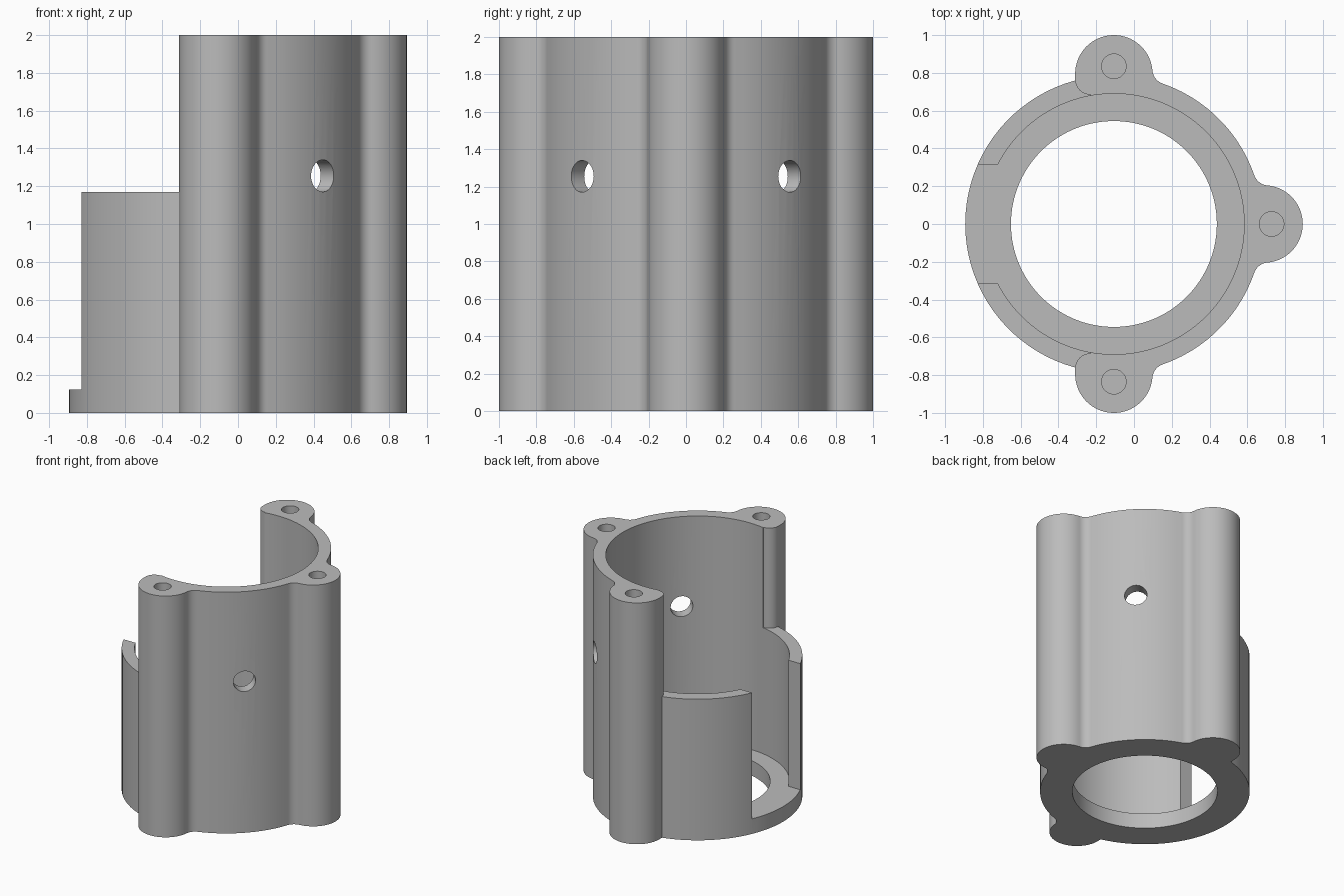
import bpy, bmesh, math
from math import cos, sin, radians, degrees, atan2, sqrt
from mathutils import Matrix, Vector

cube = bpy.data.objects.get("Cube")
if cube:
    bpy.data.objects.remove(cube, do_unlink=True)

CX = -0.1065                      # axis of the tube
R_OUT, R_IN, R_HOLE = 0.787, 0.69, 0.545
HEIGHT, FLOOR, LOW_WALL = 2.0, 0.125, 1.17
BOSS_D, BOSS_R, FILLET = 0.795, 0.205, 0.08
SLOT = 0.315                      # half width of the side opening
OVER = 0.2                        # cutter overshoot


def arc(center, r, a0, a1, step=4):
    n = max(2, math.ceil(abs(a1 - a0) / step))
    angles = [radians(a0 + (a1 - a0) * i / n) for i in range(n + 1)]
    return [(center[0] + r * cos(a), center[1] + r * sin(a)) for a in angles]


def mirrored(points):
    """Close a lower half outline with its copy across the x axis."""
    return points + [(x, -y) for x, y in reversed(points) if abs(y) > 1e-5]


def prism(name, outline, z0, z1):
    bm = bmesh.new()
    clean = []
    for p in outline:
        if not clean or (Vector(p) - Vector(clean[-1])).length > 1e-5:
            clean.append(p)
    face = bm.faces.new([bm.verts.new((x + CX, y, z0)) for x, y in clean])
    top = bmesh.ops.extrude_face_region(bm, geom=[face])["geom"]
    bmesh.ops.translate(bm, vec=(0, 0, z1 - z0),
                        verts=[v for v in top if isinstance(v, bmesh.types.BMVert)])
    bmesh.ops.recalc_face_normals(bm, faces=bm.faces)
    mesh = bpy.data.meshes.new(name)
    bm.to_mesh(mesh)
    bm.free()
    obj = bpy.data.objects.new(name, mesh)
    bpy.context.scene.collection.objects.link(obj)
    return obj


def round_cutter(name, x, y, r, z0, z1, step=4):
    return prism(name, arc((x, y), r, 0, 360, step)[:-1], z0, z1)


# Fillet centre beside a boss, found from its tangency to tube and boss
reach = R_OUT + FILLET
along = (reach**2 + BOSS_D**2 - (BOSS_R + FILLET)**2) / (2 * BOSS_D)
side = sqrt(reach**2 - along**2)
ring_off = degrees(atan2(side, along))               # tangency on the tube
boss_off = degrees(atan2(side, along - BOSS_D))      # tangency on the boss


def fillet(boss_angle, sign):
    """Concave arc running from the boss to the tube."""
    a = radians(boss_angle + sign * ring_off)
    start = boss_angle + sign * (boss_off + 180)
    end = boss_angle + sign * (ring_off + 180)
    return arc((reach * cos(a), reach * sin(a)), FILLET, start, end, 8)


# Outer outline: tube wall, front boss, tube wall, half of the side boss
meet = degrees(atan2(sqrt(R_OUT**2 - BOSS_R**2), BOSS_R))
half = arc((0, 0), R_OUT, 180, 180 + meet)
half += arc((0, -BOSS_D), BOSS_R, 180, 270 + boss_off)
half += fillet(270, 1)
half += arc((0, 0), R_OUT, 270 + ring_off, 360 - ring_off)
half += fillet(360, -1)[::-1]
half += arc((BOSS_D, 0), BOSS_R, 360 - boss_off, 360)
body = prism("tube_housing", mirrored(half), 0, HEIGHT)

# Cutters: bore, floor opening, side slot and lowered wall with rounded ends
top = HEIGHT + OVER
cutters = [
    round_cutter("bore_cutter", 0, 0, R_IN, FLOOR, top, 3),
    round_cutter("floor_cutter", 0, 0, R_HOLE, -OVER, FLOOR + OVER, 3),
    prism("slot_cutter", mirrored([(-1.1, -SLOT), (-0.4, -SLOT)]), FLOOR, top),
    prism("low_wall_cutter",
          mirrored([(-1.1, -0.765)] + arc((FILLET - BOSS_R, -0.765), FILLET, 180, 90, 8)),
          LOW_WALL, top),
]

# Blind screw holes in the bosses
for a in (-90, 0, 90):
    x, y = 0.835 * cos(radians(a)), 0.835 * sin(radians(a))
    cutters.append(round_cutter("screw_cutter", x, y, 0.065, HEIGHT - 0.5, top, 10))

# Radial cross holes through the wall
for a in (-45, 45):
    hole = round_cutter("cross_cutter", -CX, 0, 0.085, 0.5, 1.0, 10)
    hole.data.transform(Matrix.Translation((CX, 0, 1.255))
                        @ Matrix.Rotation(radians(a), 4, 'Z')
                        @ Matrix.Rotation(radians(90), 4, 'Y'))
    cutters.append(hole)

for c in cutters:
    c.hide_render = True
    mod = body.modifiers.new(c.name, 'BOOLEAN')
    mod.operation = 'DIFFERENCE'
    mod.solver = 'EXACT'
    mod.object = c

# Apply the cuts and drop the cutters
bpy.context.view_layer.update()
result = bpy.data.meshes.new_from_object(
    body.evaluated_get(bpy.context.evaluated_depsgraph_get()))
body.modifiers.clear()
body.data = result
for c in cutters:
    bpy.data.objects.remove(c, do_unlink=True)

# Plain grey
grey = bpy.data.materials.new("plain_grey")
grey.use_nodes = True
color = (0.5, 0.5, 0.5, 1)
grey.diffuse_color = color
grey.node_tree.nodes["Principled BSDF"].inputs["Base Color"].default_value = color
body.data.materials.clear()
body.data.materials.append(grey)

bpy.ops.object.select_all(action='DESELECT')
body.select_set(True)
bpy.context.view_layer.objects.active = body
bpy.ops.object.shade_smooth_by_angle(angle=radians(30))
